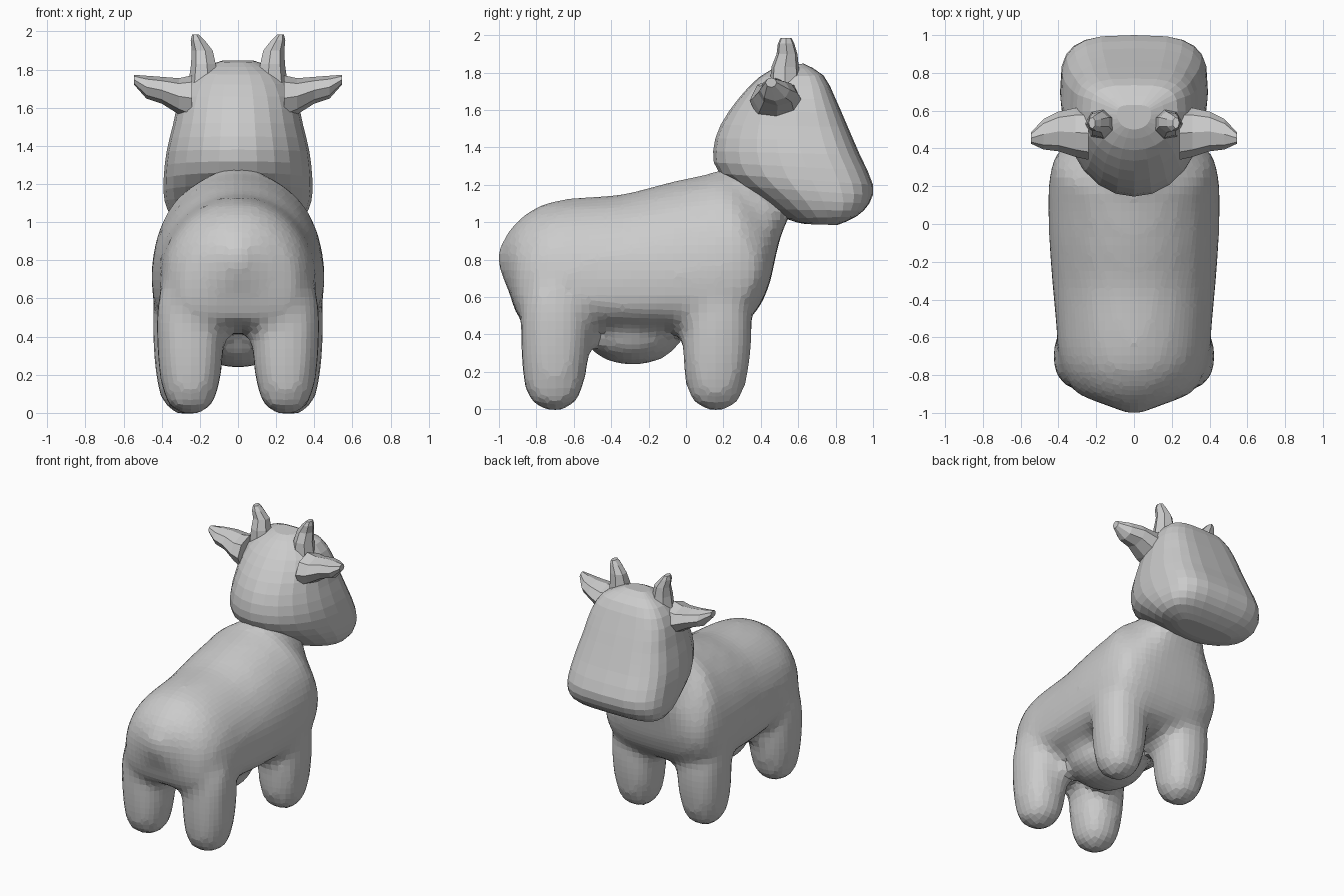
import bpy, bmesh, math
from mathutils import Vector

if "Cube" in bpy.data.objects:
    bpy.data.objects.remove(bpy.data.objects["Cube"])


def refine(rows):
    """Insert a smooth in-between row after every row (Catmull-Rom)."""
    out = []
    for i in range(len(rows) - 1):
        p0, p1 = rows[max(i - 1, 0)], rows[i]
        p2, p3 = rows[i + 1], rows[min(i + 2, len(rows) - 1)]
        out += [p1, tuple((9 * (b + c) - a - d) / 16 for a, b, c, d in zip(p0, p1, p2, p3))]
    return out + [rows[-1]]


def loft_rings(bm, rings):
    """Skin a list of closed rings and cap both ends with a fan."""
    vs = [[bm.verts.new(p) for p in r] for r in rings]
    n = len(vs[0])
    for a, b in zip(vs, vs[1:]):
        for i in range(n):
            bm.faces.new((a[i], a[(i + 1) % n], b[(i + 1) % n], b[i]))
    for r in (vs[0], vs[-1]):
        c = bm.verts.new(sum((v.co for v in r), Vector()) / n)
        for i in range(n):
            bm.faces.new((r[i], r[(i + 1) % n], c))


def loft(bm, rows, c=0.5, ea=1.0, eb=1.0, cx=0.0, n=24):
    """Rows: (y, z) of edge A, (y, z) of edge B, half width.
    c: where the widest point lies from A to B; ea / eb: squareness of each half."""
    rings = []
    for ay, az, by, bz, w in refine(rows):
        a, b = Vector((cx, ay, az)), Vector((cx, by, bz))
        m = a.lerp(b, c)
        ring = []
        for i in range(n):
            t = 2 * math.pi * i / n
            co, si = math.cos(t), math.sin(t)
            e = ea if si >= 0 else eb
            p = m + ((a if si >= 0 else b) - m) * abs(si) ** e
            p.x += w * math.copysign(abs(co) ** e, co)
            ring.append(p)
        rings.append(ring)
    loft_rings(bm, rings)


def finish(bm, name):
    bmesh.ops.recalc_face_normals(bm, faces=bm.faces)
    me = bpy.data.meshes.new(name)
    bm.to_mesh(me)
    bm.free()
    ob = bpy.data.objects.new(name, me)
    bpy.context.collection.objects.link(ob)
    return ob


# Torso: sections from the pointed rump to the neck (top edge, bottom edge, half width)
bm = bmesh.new()
loft(bm, [
    (-1.015, .83, -1.00, .75, .02),
    (-.97, .92, -.935, .60, .17),
    (-.89, 1.02, -.89, .48, .315),
    (-.75, 1.105, -.72, .44, .395),
    (-.55, 1.135, -.50, .43, .415),
    (-.34, 1.15, -.28, .42, .435),
    (-.13, 1.205, -.05, .42, .45),
    (.02, 1.24, .20, .42, .455),
    (.10, 1.255, .36, .50, .445),
    (.14, 1.265, .445, .66, .415),
    (.165, 1.275, .48, .82, .34),
    (.18, 1.28, .525, .98, .24),
    (.22, 1.30, .57, 1.05, .21)], c=.62, eb=.6)

# Four rounded legs, the rear pair set slightly inward
for side in (-1, 1):
    for y0, cx in ((-.885, .25), (-.02, .27)):
        loft(bm, [
            (y0 + .14, -.005, y0 + .22, -.005, .05),
            (y0 + .08, .02, y0 + .28, .02, .095),
            (y0 + .03, .09, y0 + .325, .09, .138),
            (y0 + .008, .22, y0 + .357, .22, .165),
            (y0, .42, y0 + .375, .42, .178),
            (y0 + .01, .58, y0 + .36, .58, .172),
            (y0 + .06, .76, y0 + .33, .76, .13)], ea=.85, eb=.85, cx=cx * side)

# Udder
ball = bmesh.ops.create_uvsphere(bm, u_segments=20, v_segments=12, radius=1)
bmesh.ops.scale(bm, vec=(.27, .27, .18), verts=ball['verts'])
bmesh.ops.translate(bm, vec=(0, -.285, .415), verts=ball['verts'])

# Fuse torso, legs and udder into one soft skin
body = finish(bm, "body_and_legs")
rem = body.modifiers.new("fuse", 'REMESH')
rem.mode = 'VOXEL'
rem.voxel_size = .045
sm = body.modifiers.new("soften", 'SMOOTH')
sm.factor = .5
sm.iterations = 4

# Head: sections from the crown down to the chin (back edge, face edge, half width)
bm = bmesh.new()
loft(bm, [
    (.50, 1.838, .63, 1.848, .09),
    (.39, 1.775, .735, 1.785, .23),
    (.28, 1.66, .80, 1.66, .305),
    (.185, 1.52, .865, 1.51, .34),
    (.145, 1.38, .93, 1.36, .375),
    (.18, 1.26, 1.0, 1.20, .39),
    (.36, 1.13, .98, 1.10, .385),
    (.53, 1.02, .91, 1.03, .34),
    (.64, .99, .81, .985, .22)], c=.6, eb=.6)
finish(bm, "head")


def tube(name, rows, axis, n):
    """Low-poly mirrored tube. Rows: centre x, y, z and two radii across the axis."""
    bm = bmesh.new()
    rings = []
    for x, y, z, r1, r2 in rows:
        ring = []
        for i in range(n):
            t = 2 * math.pi * i / n
            a, b = r1 * math.cos(t), r2 * math.sin(t)
            ring.append(Vector((x, y + a, z + b) if axis == 'X' else (x + a, y + b, z)))
        rings.append(ring)
    loft_rings(bm, rings)
    ob = finish(bm, name)
    mir = ob.modifiers.new("mirror", 'MIRROR')
    mir.use_axis = (True, False, False)


# Ears and horns
tube("ears", [
    (.24, .48, 1.65, .14, .12),
    (.31, .485, 1.66, .13, .095),
    (.40, .49, 1.692, .105, .07),
    (.48, .475, 1.708, .08, .06),
    (.545, .455, 1.747, .03, .026)], 'X', 8)
tube("horns", [
    (.175, .53, 1.73, .085, .085),
    (.178, .53, 1.83, .068, .075),
    (.185, .54, 1.90, .058, .057),
    (.21, .535, 1.955, .038, .045),
    (.222, .535, 1.985, .018, .03)], 'Z', 7)
